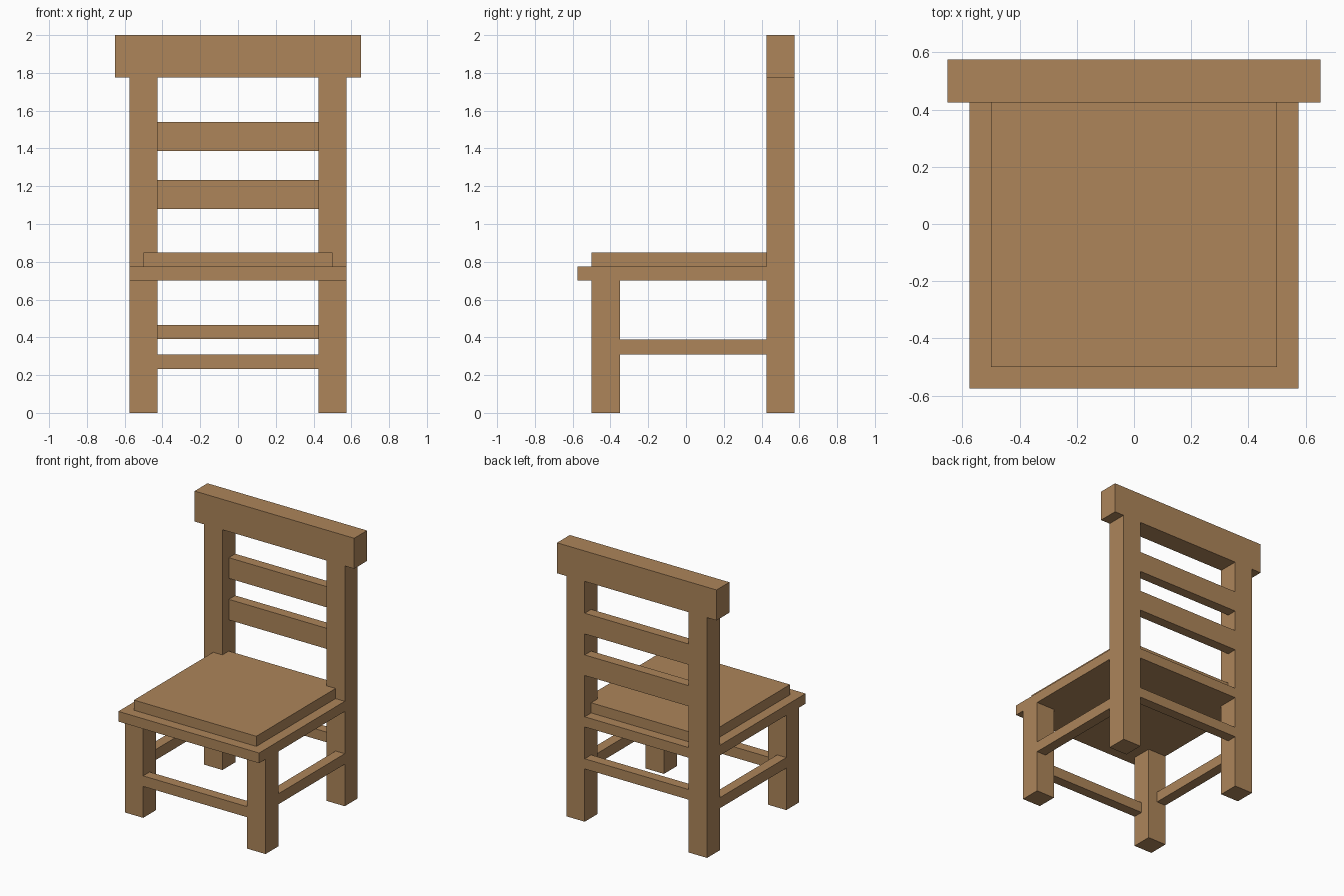
import bpy
import bmesh

if "Cube" in bpy.data.objects:
    bpy.data.objects.remove(bpy.data.objects["Cube"], do_unlink=True)

# Single wood colour
wood = bpy.data.materials.new("light_brown_wood")
wood.use_nodes = True
COLOR = (0.418, 0.235, 0.102, 1.0)
wood.diffuse_color = COLOR
wood.node_tree.nodes["Principled BSDF"].inputs["Base Color"].default_value = COLOR


def prism(name, outline, z0, z1):
    """Extrude a flat counter-clockwise outline from z0 up to z1."""
    bm = bmesh.new()
    face = bm.faces.new([bm.verts.new((x, y, z0)) for x, y in outline])
    ext = bmesh.ops.extrude_face_region(bm, geom=[face])
    for v in ext["geom"]:
        if isinstance(v, bmesh.types.BMVert):
            v.co.z = z1
    bmesh.ops.recalc_face_normals(bm, faces=bm.faces)
    mesh = bpy.data.meshes.new(name)
    bm.to_mesh(mesh)
    bm.free()
    mesh.materials.append(wood)
    obj = bpy.data.objects.new(name, mesh)
    bpy.context.collection.objects.link(obj)
    return obj


def board(name, x, y, z):
    """Box given its (min, max) range on each axis."""
    return prism(name, [(x[0], y[0]), (x[1], y[0]), (x[1], y[1]), (x[0], y[1])], *z)


def notched(name, half, front, back, z):
    """Panel whose rear corners are cut away around the back posts."""
    right = [(half, front), (half, INNER), (INNER, INNER), (INNER, back)]
    left = [(-x, y) for x, y in reversed(right)]
    return prism(name, right + left, *z)


OUTER, MID, INNER = 0.575, 0.5, 0.425   # frame lines shared by all parts
LEG_FRONT, LEG_BACK = -0.5, -0.35
SPAN = (-INNER, INNER)
REAR = (MID, OUTER)

# Legs, back posts and side stretchers, mirrored left and right
for side, s in (("left", 1), ("right", -1)):
    post_x = sorted((s * INNER, s * OUTER))
    rail_x = sorted((s * MID, s * OUTER))
    board(f"front_leg_{side}", post_x, (LEG_FRONT, LEG_BACK), (0, 0.7))
    board(f"back_post_{side}", post_x, (INNER, OUTER), (0, 1.775))
    board(f"side_stretcher_{side}", rail_x, (LEG_BACK, INNER), (0.31, 0.388))

# Seat and the raised pad on it
notched("seat", OUTER, -OUTER, OUTER, (0.7, 0.775))
notched("seat_pad", MID, -MID, MID, (0.775, 0.85))

# Front and back stretchers
board("front_stretcher", SPAN, (LEG_FRONT, -INNER), (0.232, 0.31))
board("back_stretcher", SPAN, REAR, (0.39, 0.465))

# Backrest slats and top rail
board("lower_back_slat", SPAN, REAR, (1.08, 1.232))
board("upper_back_slat", SPAN, REAR, (1.387, 1.54))
board("top_rail", (-0.652, 0.652), (INNER, OUTER), (1.775, 2.0))
